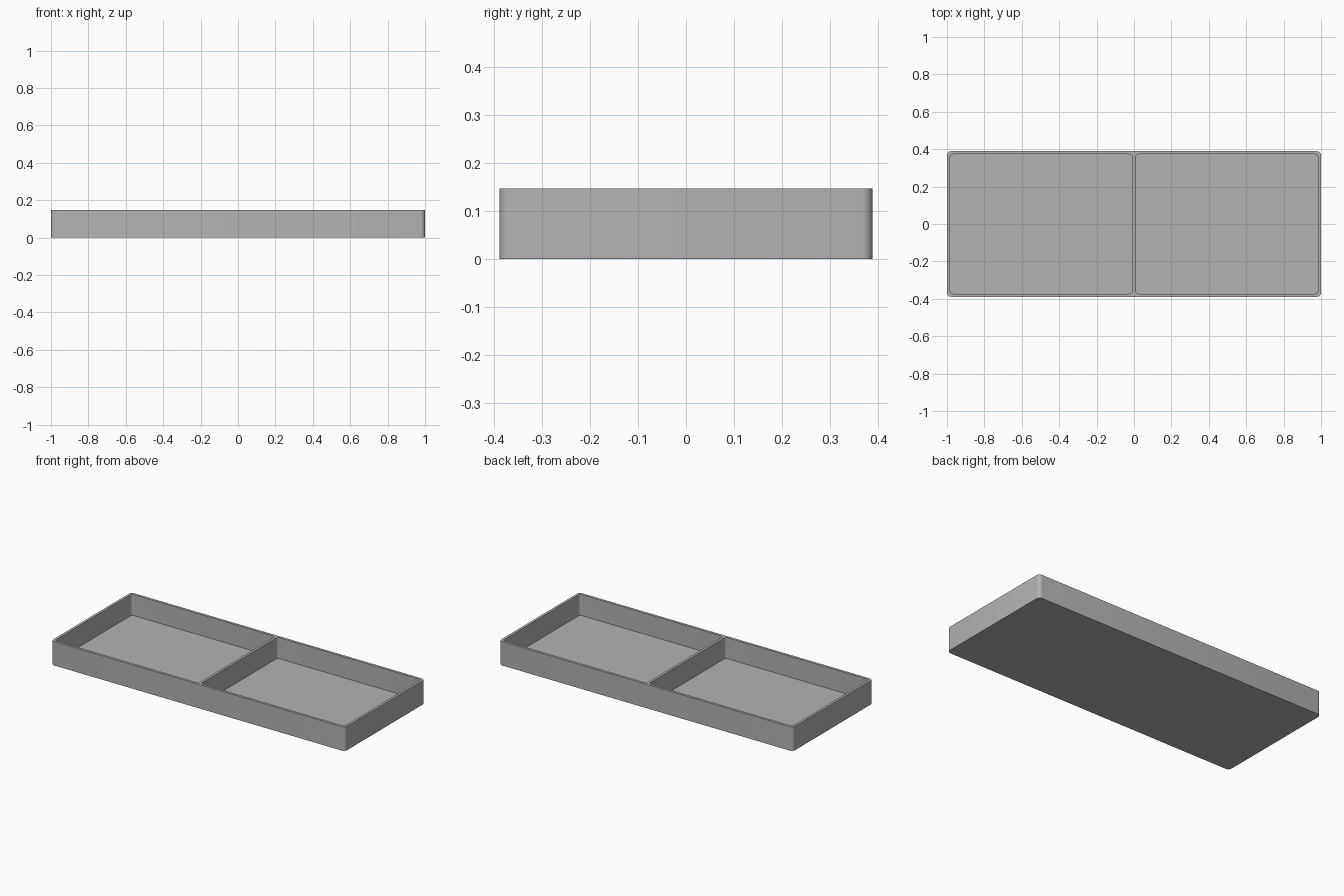
import bpy
import bmesh
from math import cos, sin, pi, radians

cube = bpy.data.objects.get("Cube")
if cube:
    bpy.data.objects.remove(cube, do_unlink=True)

HALF_X, HALF_Y, HEIGHT = 1.0, 0.389, 0.147
WALL = 0.016
FLOOR = 0.018
OUTER_R, INNER_R = 0.022, 0.016
STEPS = 6

grey = bpy.data.materials.new("plain grey")
grey.use_nodes = True
colour = (0.45, 0.45, 0.45, 1)
grey.diffuse_color = colour
grey.node_tree.nodes["Principled BSDF"].inputs["Base Color"].default_value = colour


def rounded_loop(bm, x0, x1, y0, y1, radius, z):
    """Ring of vertices around a rounded rectangle, counter-clockwise."""
    centres = [(x1 - radius, y1 - radius), (x0 + radius, y1 - radius),
               (x0 + radius, y0 + radius), (x1 - radius, y0 + radius)]
    ring = []
    for quarter, (cx, cy) in enumerate(centres):
        for step in range(STEPS + 1):
            a = (quarter + step / STEPS) * pi / 2
            ring.append(bm.verts.new((cx + radius * cos(a), cy + radius * sin(a), z)))
    return ring


def bridge(bm, low, high):
    for i in range(len(low)):
        j = (i + 1) % len(low)
        bm.faces.new((low[i], low[j], high[j], high[i]))


def ring_edges(bm, ring):
    return [bm.edges.get((ring[i - 1], ring[i])) for i in range(len(ring))]


bm = bmesh.new()

# Outer wall and underside
outer = (-HALF_X, HALF_X, -HALF_Y, HALF_Y, OUTER_R)
base = rounded_loop(bm, *outer, 0)
rim = rounded_loop(bm, *outer, HEIGHT)
bm.faces.new(base[::-1])
bridge(bm, base, rim)
rim_edges = ring_edges(bm, rim)

# Two compartments either side of the central divider
near, far = WALL / 2, HALF_X - WALL
for x0, x1 in ((-far, -near), (near, far)):
    pocket = (x0, x1, -HALF_Y + WALL, HALF_Y - WALL, INNER_R)
    floor = rounded_loop(bm, *pocket, FLOOR)
    mouth = rounded_loop(bm, *pocket, HEIGHT)
    bm.faces.new(floor)
    bridge(bm, floor, mouth)
    rim_edges += ring_edges(bm, mouth)

# Flat rim joining the walls and the divider
bmesh.ops.triangle_fill(bm, use_beauty=True, use_dissolve=False,
                        edges=rim_edges, normal=(0, 0, 1))
bmesh.ops.recalc_face_normals(bm, faces=bm.faces[:])

mesh = bpy.data.meshes.new("divided_tray")
bm.to_mesh(mesh)
bm.free()
mesh.materials.append(grey)
tray = bpy.data.objects.new("divided_tray", mesh)
bpy.context.collection.objects.link(tray)

# Smooth the rounded corners, keep the rims sharp
bpy.ops.object.select_all(action="DESELECT")
tray.select_set(True)
bpy.context.view_layer.objects.active = tray
bpy.ops.object.shade_smooth_by_angle(angle=radians(30))
